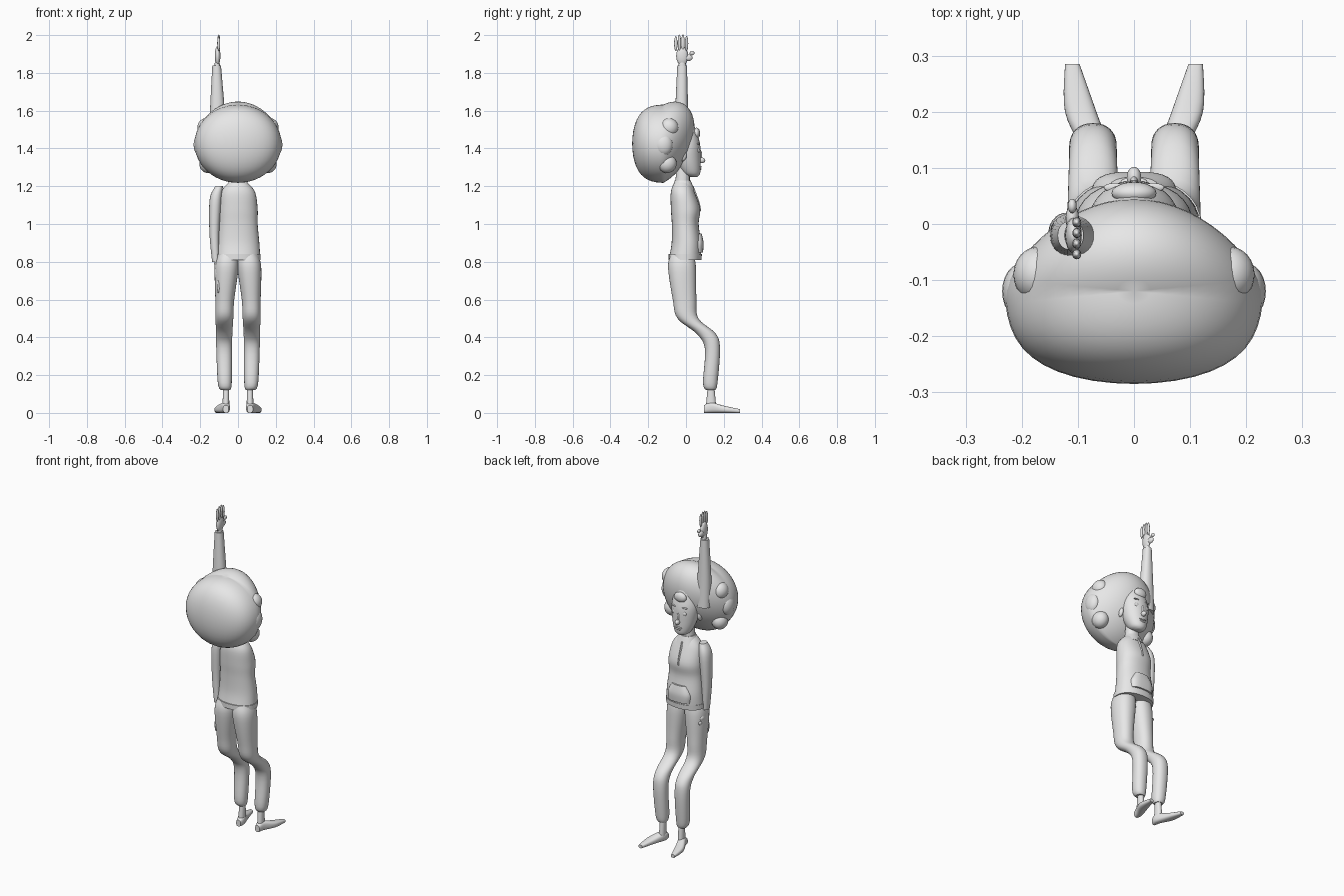
import bpy, bmesh, math
from mathutils import Vector

cube = bpy.data.objects.get("Cube")
if cube:
    bpy.data.objects.remove(cube, do_unlink=True)

grey = bpy.data.materials.new("plain_grey")
grey.use_nodes = True
colour = (0.8, 0.8, 0.8, 1)
grey.diffuse_color = colour
grey.node_tree.nodes["Principled BSDF"].inputs["Base Color"].default_value = colour

SIDES = {"right": 1, "left": -1}


def finish(name, bm):
    """Turn a bmesh into a smooth shaded grey object."""
    bmesh.ops.recalc_face_normals(bm, faces=bm.faces)
    mesh = bpy.data.meshes.new(name)
    bm.to_mesh(mesh)
    bm.free()
    mesh.materials.append(grey)
    mesh.shade_smooth()
    mesh.set_sharp_from_angle(angle=math.radians(50))
    bpy.context.collection.objects.link(bpy.data.objects.new(name, mesh))


def blend(rows, steps=5):
    """Fill a smooth curve through the given sections."""
    points = [Vector(row) for row in rows]
    padded = [points[0]] + points + [points[-1]]
    result = []
    for before, start, end, after in zip(padded, padded[1:], padded[2:], padded[3:]):
        leave, arrive = (end - before) / 2, (after - start) / 2
        for step in range(steps):
            t = step / steps
            ease = t * t * (3 - 2 * t)
            result.append(start.lerp(end, ease)
                          + leave * t * (1 - t) ** 2 - arrive * t * t * (1 - t))
    return result + [points[-1]]


def loft(name, rows, axis="z", side=1, power=2.2, segments=32):
    """Skin rounded sections: position, centre x, half width, low edge, high edge."""
    bm = bmesh.new()
    rings = []
    for position, middle, half, low, high in blend(rows):
        ring = []
        for i in range(segments):
            angle = math.tau * i / segments
            across, along = [math.copysign(abs(value) ** (2 / power), value)
                             for value in (math.cos(angle), math.sin(angle))]
            x = side * (middle + half * across)
            other = (low + high) / 2 + (high - low) / 2 * along
            ring.append(bm.verts.new((x, other, position) if axis == "z"
                                     else (x, position, other)))
        rings.append(ring)
    for lower, upper in zip(rings, rings[1:]):
        for i in range(segments):
            j = (i + 1) % segments
            bm.faces.new((lower[i], lower[j], upper[j], upper[i]))
    bm.faces.new(rings[0])
    bm.faces.new(rings[-1])
    finish(name, bm)


def blob(name, center, size, shape=None, segments=24):
    """Ellipsoid, optionally reshaped while it is still a unit sphere."""
    bm = bmesh.new()
    bmesh.ops.create_uvsphere(bm, u_segments=segments, v_segments=segments // 2, radius=1)
    for vert in bm.verts:
        if shape:
            shape(vert.co)
        vert.co = Vector(center) + vert.co * Vector(size)
    finish(name, bm)


def pair(name, center, size):
    """The same ellipsoid on both sides of the body."""
    x, y, z = center
    for label, side in SIDES.items():
        blob(f"{name}_{label}", (side * x, y, z), size)


def swept_back(co):
    """Fuller at the back, narrower and lifted towards the forehead."""
    if co.y < 0:
        swell = 1 + co.y ** 2 / 4
        co.x *= swell
        co.z *= swell
    else:
        co.x *= 1 - co.y / 5
        co.z += co.y * 0.4


# Hair
blob("hair", (0, -0.12, 1.425), (0.23, 0.165, 0.207), swept_back, segments=48)
pair("hair_lump_upper", (0.17, -0.09, 1.51), (0.045, 0.05, 0.05))
pair("hair_lump_middle", (0.2, -0.12, 1.42), (0.035, 0.05, 0.06))
pair("hair_lump_lower", (0.16, -0.1, 1.32), (0.045, 0.05, 0.05))
blob("forehead_lock", (0, 0.055, 1.48), (0.04, 0.02, 0.03))

# Head and face
loft("head", [
    (1.25, 0, 0.02, 0.02, 0.06),
    (1.27, 0, 0.048, -0.02, 0.075),
    (1.34, 0, 0.073, -0.06, 0.078),
    (1.43, 0, 0.08, -0.07, 0.073),
    (1.53, 0, 0.05, -0.06, 0.04)], power=2)
loft("neck", [(1.18, 0, 0.045, -0.06, 0.02), (1.3, 0, 0.036, -0.05, 0.02)])
blob("nose", (0, 0.082, 1.337), (0.013, 0.02, 0.015))
blob("nose_bridge", (0, 0.073, 1.365), (0.008, 0.012, 0.03))
blob("upper_lip", (0, 0.075, 1.303), (0.024, 0.008, 0.005))
blob("lower_lip", (0, 0.073, 1.292), (0.018, 0.009, 0.006))
pair("eye", (0.033, 0.065, 1.39), (0.015, 0.008, 0.014))
pair("eyebrow", (0.034, 0.065, 1.425), (0.02, 0.008, 0.004))
pair("ear", (0.084, -0.02, 1.365), (0.014, 0.024, 0.033))

# Hooded top
loft("torso", [
    (0.82, 0, 0.118, -0.09, 0.08),
    (0.9, 0, 0.113, -0.076, 0.08),
    (1, 0, 0.104, -0.075, 0.067),
    (1.08, 0, 0.104, -0.08, 0.075),
    (1.17, 0, 0.09, -0.08, 0.045),
    (1.225, 0, 0.045, -0.06, 0.02)])
loft("hem_band", [(0.81, 0, 0.12, -0.092, 0.082), (0.84, 0, 0.12, -0.092, 0.084)])
loft("front_pocket", [
    (0.85, 0, 0.074, 0, 0.09),
    (0.9, 0, 0.075, 0, 0.093),
    (0.95, 0, 0.05, 0, 0.083)], power=3)
loft("collar", [(1.18, 0, 0.07, -0.075, 0.045), (1.23, 0, 0.045, -0.06, 0.025)])
loft("chest_zip", [
    (1.07, 0, 0.006, 0.06, 0.08),
    (1.12, 0, 0.006, 0.04, 0.07),
    (1.2, 0, 0.006, 0.02, 0.04)], segments=8)

# Trousers, ankles and feet
for label, side in SIDES.items():
    loft(f"trouser_leg_{label}", [
        (0.84, 0.055, 0.05, -0.08, 0.04),
        (0.77, 0.06, 0.063, -0.095, 0.053),
        (0.6, 0.07, 0.05, -0.07, 0.055),
        (0.5, 0.072, 0.047, -0.045, 0.066),
        (0.42, 0.073, 0.043, 0.055, 0.157),
        (0.34, 0.073, 0.042, 0.1, 0.18),
        (0.16, 0.07, 0.037, 0.09, 0.167),
        (0.12, 0.066, 0.025, 0.107, 0.156)], side=side)
    loft(f"ankle_{label}", [(0.14, 0.063, 0.016, 0.115, 0.15),
                            (0.03, 0.064, 0.018, 0.105, 0.16)], side=side)
    loft(f"foot_{label}", [
        (0.095, 0.064, 0.015, 0, 0.04),
        (0.13, 0.067, 0.024, 0, 0.056),
        (0.2, 0.095, 0.028, 0, 0.038),
        (0.285, 0.11, 0.013, 0, 0.02)], axis="y", side=side, power=2.6)


def hand(label, x, y, wrist, way):
    """Palm, four fanned fingers and a thumb, pointing up or down."""
    def part(name, dx, dy, rise, size):
        blob(f"{label}_{name}", (x + dx, y + dy, wrist + way * rise), size, segments=16)
    part("wrist", 0, 0, 0, (0.014, 0.02, 0.04))
    part("palm", 0.002, 0, 0.05, (0.015, 0.032, 0.052))
    for i, finger in enumerate(("little", "ring", "middle", "index")):
        length = 0.04 + 0.005 * math.sin(i)
        part(f"{finger}_finger", 0.008, 0.019 * i - 0.034, 0.075 + length,
             (0.008, 0.009, length))
    part("thumb_base", 0, 0.03, 0.04, (0.012, 0.025, 0.018))
    part("thumb_tip", 0, 0.052, 0.065, (0.008, 0.013, 0.012))


# Raised arm
loft("raised_sleeve", [
    (1.43, -0.105, 0.045, -0.06, 0.02),
    (1.6, -0.109, 0.039, -0.057, 0.012),
    (1.84, -0.113, 0.023, -0.046, 0.005)])
hand("raised", -0.11, -0.02, 1.84, 1)

# Lowered arm, with the hand resting at the thigh
loft("lowered_sleeve", [
    (1.2, -0.1, 0.02, -0.05, 0),
    (1.13, -0.118, 0.032, -0.065, 0.02),
    (0.95, -0.125, 0.026, -0.055, 0.01),
    (0.8, -0.118, 0.019, -0.05, 0)])
hand("lowered", -0.112, -0.03, 0.79, -1)
